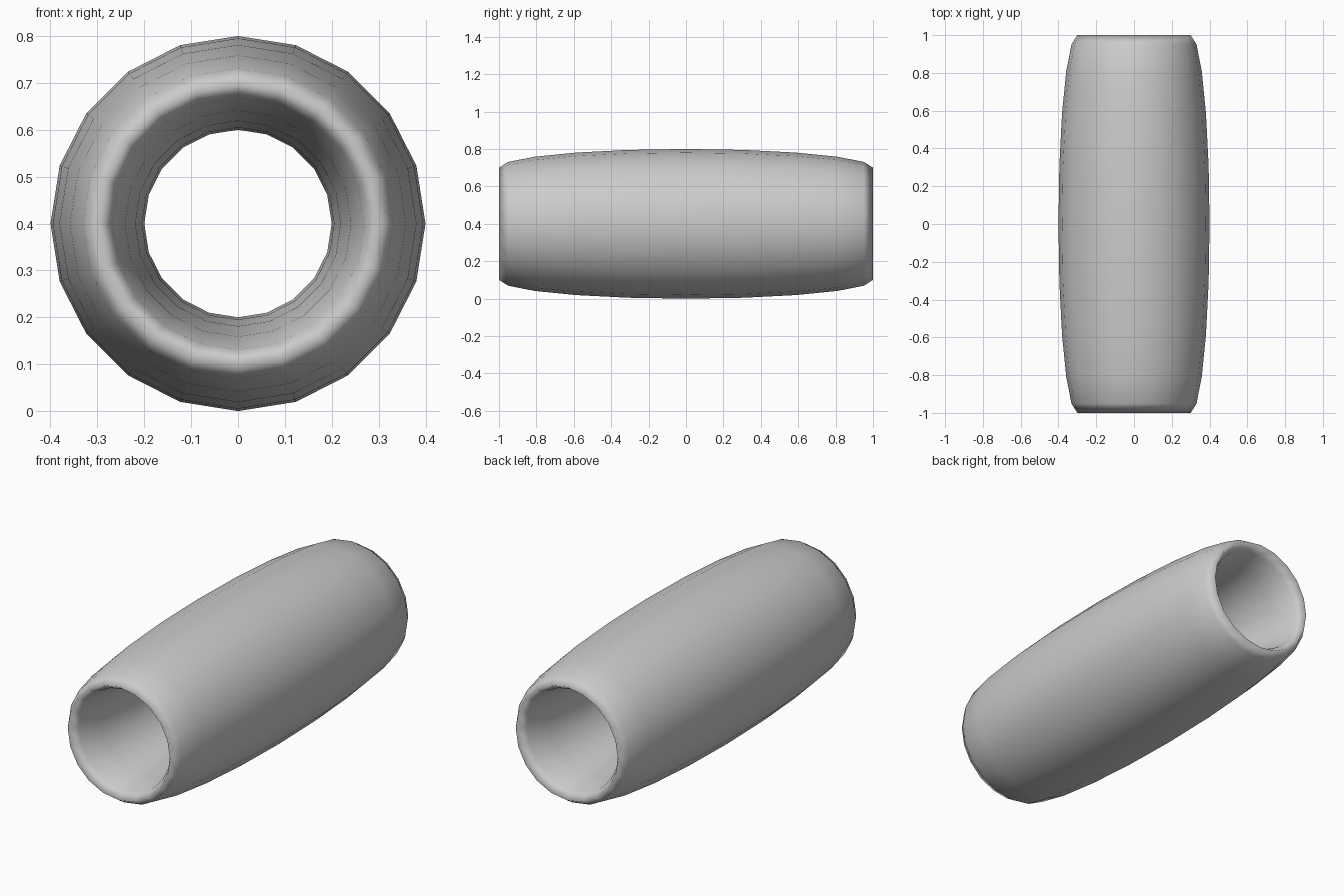
import bpy
import math

if "Cube" in bpy.data.objects:
    bpy.data.objects.remove(bpy.data.objects["Cube"])

# Hollow barrel-shaped tube: a torus stretched along its axis, laid along y
bpy.ops.mesh.primitive_torus_add(
    major_segments=20, minor_segments=20,
    major_radius=0.3, minor_radius=0.1,
    location=(0, 0, 0.4), rotation=(math.radians(90), 0, 0))
tube = bpy.context.object
tube.name = "stretched_ring_tube"
tube.scale = (1, 1, 10)
bpy.ops.object.transform_apply(location=False, rotation=True, scale=True)
bpy.ops.object.shade_smooth()
